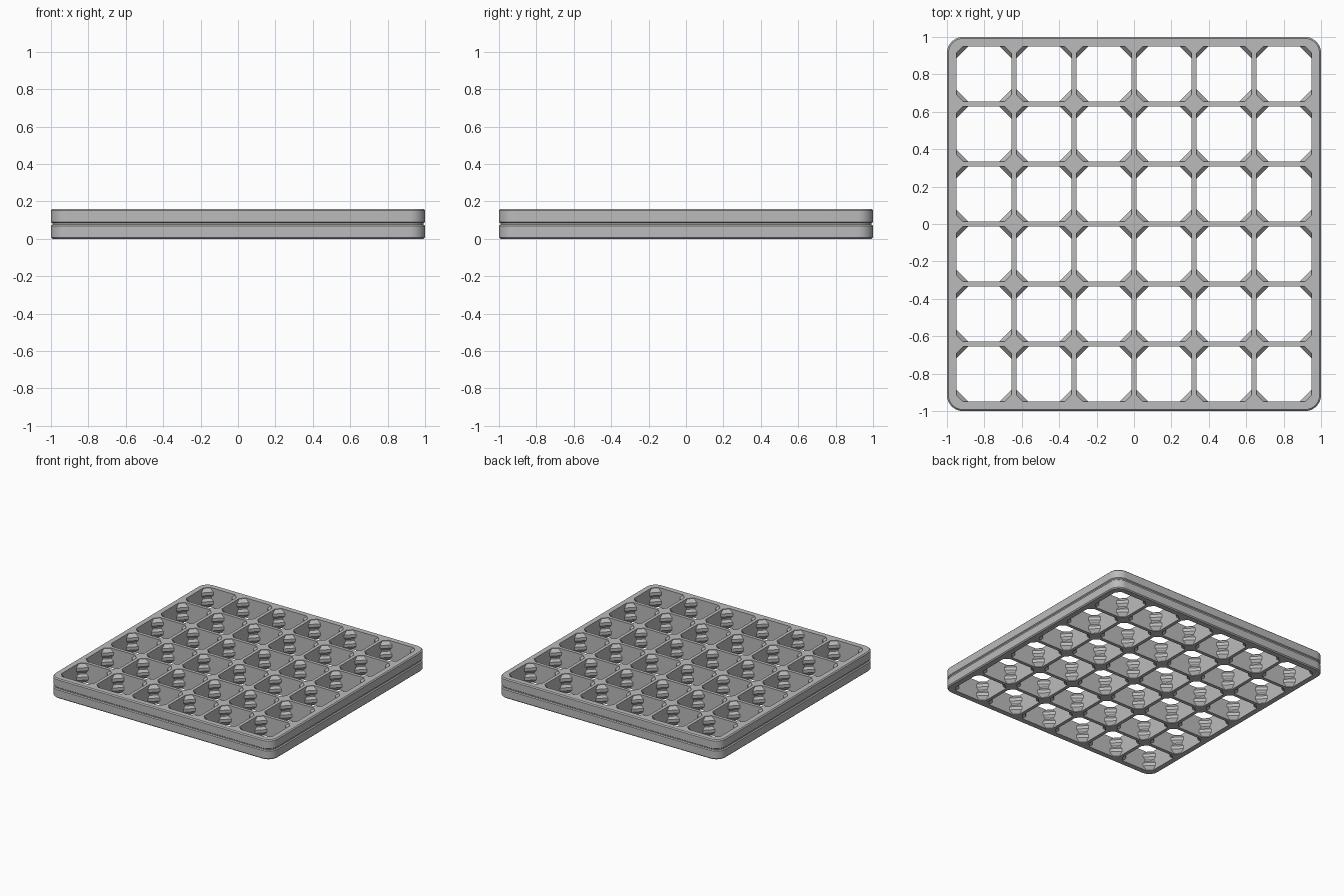
import bpy, bmesh, math

if "Cube" in bpy.data.objects:
    bpy.data.objects.remove(bpy.data.objects["Cube"])

HEIGHT = 0.16
PITCH = 0.321
CELLS = 6
HOLE = 0.147       # half width of one opening

grey = bpy.data.materials.new("plain_grey")
grey.use_nodes = True
grey.diffuse_color = (0.5, 0.5, 0.5, 1)
grey.node_tree.nodes["Principled BSDF"].inputs["Base Color"].default_value = (0.5, 0.5, 0.5, 1)


def loft(bm, rings):
    """Skin a stack of equal-length rings and cap both ends."""
    loops = [[bm.verts.new(p) for p in ring] for ring in rings]
    n = len(loops[0])
    for low, high in zip(loops, loops[1:]):
        for i in range(n):
            j = (i + 1) % n
            bm.faces.new((low[i], low[j], high[j], high[i]))
    bm.faces.new(loops[0][::-1])
    bm.faces.new(loops[-1])


def rounded_square(half, radius, z, steps=8):
    ring = []
    for q in range(4):
        mid = math.radians(45 + 90 * q)
        cx = math.copysign(half - radius, math.cos(mid))
        cy = math.copysign(half - radius, math.sin(mid))
        for s in range(steps + 1):
            a = math.pi / 2 * (q + s / steps)
            ring.append((cx + radius * math.cos(a), cy + radius * math.sin(a), z))
    return ring


def octagon(cx, cy, half, leg, z):
    k = half - leg
    shape = [(half, -k), (half, k), (k, half), (-k, half),
             (-half, k), (-half, -k), (-k, -half), (k, -half)]
    return [(cx + x, cy + y, z) for x, y in shape]


def make_object(name, bm):
    mesh = bpy.data.meshes.new(name)
    bmesh.ops.recalc_face_normals(bm, faces=bm.faces)
    bm.to_mesh(mesh)
    bm.free()
    mesh.materials.append(grey)
    obj = bpy.data.objects.new(name, mesh)
    bpy.context.collection.objects.link(obj)
    return obj


def mirrored(half_profile):
    """Repeat a lower-half profile of (size, z) above the middle plane."""
    return half_profile + [(v, HEIGHT - z) for v, z in reversed(half_profile)]


# Outer slab: bevelled rims and a groove around the middle
bm = bmesh.new()
rim = mirrored([(0.992, 0), (1, 0.008), (1, 0.07), (0.992, 0.076)])
loft(bm, [rounded_square(h, 0.085 - (1 - h), z) for h, z in rim])
grid = make_object("grid_tray", bm)

# Openings: corner posts swell inside each layer and narrow at the middle
bm = bmesh.new()
corner = mirrored([(0.035, -0.01), (0.035, 0.004), (0.064, 0.03),
                   (0.064, 0.055), (0.045, 0.074)])
corner[-1] = (0.035, HEIGHT + 0.01)
for ix in range(CELLS):
    for iy in range(CELLS):
        cx = (ix - (CELLS - 1) / 2) * PITCH
        cy = (iy - (CELLS - 1) / 2) * PITCH
        loft(bm, [octagon(cx, cy, HOLE, leg, z) for leg, z in corner])
cutter = make_object("opening_cutter", bm)
cutter.hide_render = True

cut = grid.modifiers.new("openings", "BOOLEAN")
cut.operation = "DIFFERENCE"
cut.solver = "EXACT"
cut.object = cutter
bpy.context.view_layer.objects.active = grid
grid.select_set(True)
bpy.ops.object.modifier_apply(modifier=cut.name)
bpy.data.objects.remove(cutter)
bpy.ops.object.shade_smooth_by_angle(angle=math.radians(25))
